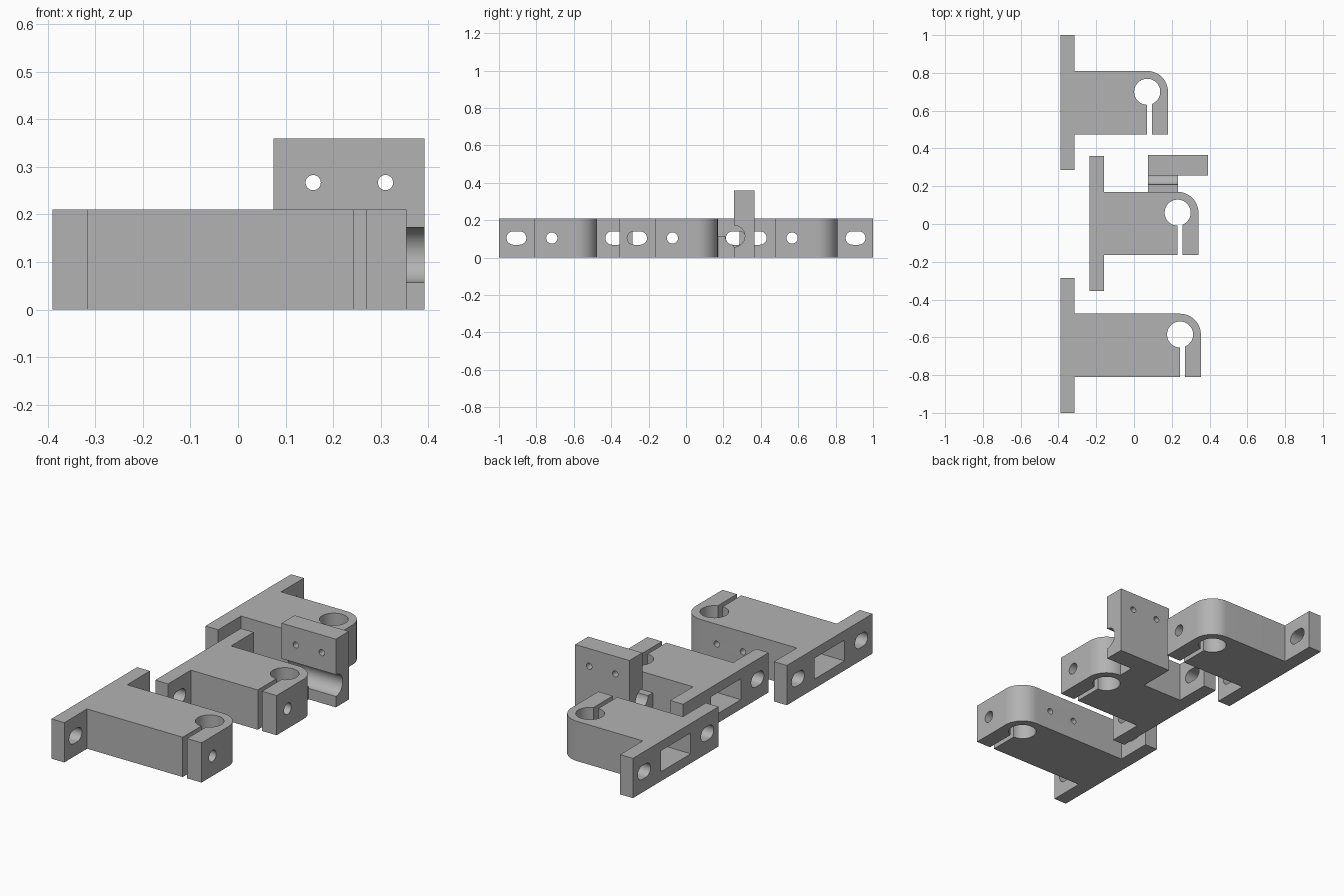
import bpy, bmesh, math
from mathutils import Matrix, Vector

cube = bpy.data.objects.get("Cube")
if cube:
    bpy.data.objects.remove(cube)

grey = bpy.data.materials.new("plain_grey")
grey.use_nodes = True
grey.diffuse_color = (0.45, 0.45, 0.45, 1)
grey.node_tree.nodes["Principled BSDF"].inputs["Base Color"].default_value = (0.45, 0.45, 0.45, 1)

HEIGHT, MID = 0.21, 0.105
PLATE, HALF_PLATE, HALF_BODY = 0.075, 0.3575, 0.1675
BORE, ROUND, SLIT = 0.069, 0.11, 0.025


def arc(cx, cy, r, a, b, n):
    """Points on an arc from angle a to angle b, in degrees."""
    angles = [math.radians(a + (b - a) * i / n) for i in range(n + 1)]
    return [(cx + r * math.cos(t), cy + r * math.sin(t)) for t in angles]


def prism(name, outline, start, depth, axis="z"):
    """Extrude an outline along z (points are x, y) or along x (points are y, z)."""
    bm = bmesh.new()
    place = (lambda p: (p[0], p[1], start)) if axis == "z" else (lambda p: (start, p[0], p[1]))
    face = bm.faces.new([bm.verts.new(place(p)) for p in outline])
    step = Vector((0, 0, depth)) if axis == "z" else Vector((depth, 0, 0))
    grown = bmesh.ops.extrude_face_region(bm, geom=[face])
    bmesh.ops.translate(bm, vec=step, verts=[v for v in grown["geom"] if isinstance(v, bmesh.types.BMVert)])
    bmesh.ops.recalc_face_normals(bm, faces=bm.faces)
    return add_object(name, bm)


def add_object(name, bm):
    mesh = bpy.data.meshes.new(name)
    bm.to_mesh(mesh)
    bm.free()
    mesh.materials.append(grey)
    obj = bpy.data.objects.new(name, mesh)
    bpy.context.collection.objects.link(obj)
    return obj


def box(name, x0, x1, y0, y1, z0, z1):
    return prism(name, [(x0, y0), (x1, y0), (x1, y1), (x0, y1)], z0, z1 - z0)


def rod(name, centre, r, length, axis):
    bm = bmesh.new()
    turn = Matrix.Rotation(math.pi / 2, 4, "Y" if axis == "x" else "X")
    bmesh.ops.create_cone(bm, cap_ends=True, segments=32, radius1=r, radius2=r,
                          depth=length, matrix=Matrix.Translation(centre) @ turn)
    return add_object(name, bm)


def cut(obj, cutters):
    bpy.context.view_layer.objects.active = obj
    for cutter in cutters:
        cutter.hide_render = True
        mod = obj.modifiers.new("cut", "BOOLEAN")
        mod.operation, mod.solver, mod.object = "DIFFERENCE", "EXACT", cutter
        bpy.ops.object.modifier_apply(modifier=mod.name)
        bpy.data.objects.remove(cutter)


def finish(obj):
    bpy.ops.object.select_all(action="DESELECT")
    obj.select_set(True)
    bpy.context.view_layer.objects.active = obj
    bpy.ops.object.shade_smooth_by_angle(angle=math.radians(30))


def clamp_bracket(name, x0, ym, cx, side_holes=()):
    x1, low, high = x0 + PLATE, ym - HALF_BODY, ym + HALF_BODY
    cy = high - ROUND
    # Mounting plate, arm, split bore and rounded jaw in one outline
    slit_angle = math.degrees(math.acos(SLIT / BORE))
    outline = [(x0, ym - HALF_PLATE), (x1, ym - HALF_PLATE), (x1, low), (cx, low)]
    outline += arc(cx, cy, BORE, -90, -360 - slit_angle, 40)
    outline += [(cx + SLIT, low), (cx + ROUND, low)]
    outline += arc(cx, cy, ROUND, 0, 90, 16)
    outline += [(x1, high), (x1, ym + HALF_PLATE), (x0, ym + HALF_PLATE)]
    bracket = prism(name, outline, 0, HEIGHT)

    # Oblong bolt holes at both ends of the plate
    cutters = []
    for side in (-1, 1):
        y = ym + side * 0.264
        oblong = arc(y + 0.017, MID, 0.036, -90, 90, 14) + arc(y - 0.017, MID, 0.036, 90, 270, 14)
        cutters.append(prism("oblong_cutter", oblong, x0 - 0.05, PLATE + 0.1, "x"))
    # Nut pocket in the back and the clamp screw hole leading to it
    pocket_end = cx - 0.2
    cutters.append(box("pocket_cutter", x0 - 0.05, pocket_end, ym - 0.125, ym + 0.125, 0.05, 0.16))
    reach = cx + 0.2 - (pocket_end - 0.02)
    cutters.append(rod("screw_cutter", (pocket_end - 0.02 + reach / 2, ym - 0.075, MID), 0.03, reach, "x"))
    # Small blind holes in the side
    for x in side_holes:
        cutters.append(rod("side_cutter", (x, high, MID), 0.016, 0.16, "y"))
    cut(bracket, cutters)
    finish(bracket)


clamp_bracket("rear_clamp_bracket", -0.39, 0.6425, 0.07)
clamp_bracket("middle_clamp_bracket", -0.235, 0.0025, 0.231)
clamp_bracket("front_clamp_bracket", -0.39, -0.6425, 0.244, (0.0, 0.153))

# Upright sensor plate with a half-round channel and two screw holes
FACE, CHANNEL, AXIS = 0.257, 0.0575, 0.115
profile = [(FACE, 0)] + arc(FACE, AXIS, CHANNEL, -90, 90, 20)
profile += [(FACE, 0.36), (0.365, 0.36), (0.365, 0)]
upright = prism("upright_plate", profile, 0.075, 0.317, "x")
cut(upright, [rod("plate_cutter", (x, 0.3, 0.267), 0.016, 0.4, "y") for x in (0.158, 0.31)])
finish(upright)

# Small cradle between the middle bracket and the upright plate
cradle_profile = [(0.165, 0), (FACE, 0)] + arc(FACE, AXIS, 0.0475, -90, -180, 12) + [(0.165, AXIS)]
finish(prism("cradle", cradle_profile, 0.075, 0.158, "x"))
